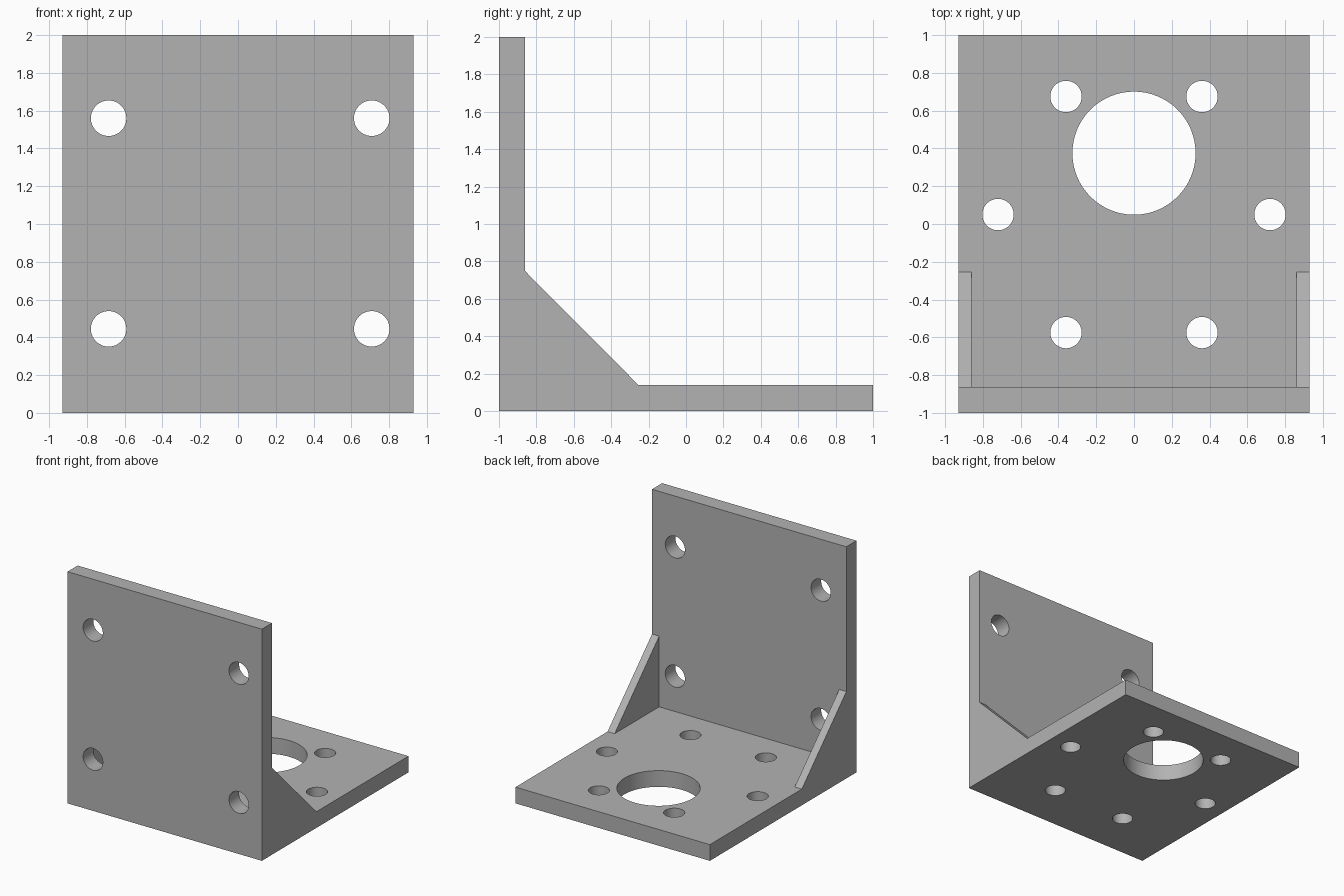
import bpy
import bmesh
from math import pi
from mathutils import Matrix, Vector

cube = bpy.data.objects.get("Cube")
if cube:
    bpy.data.objects.remove(cube, do_unlink=True)

HALF_WIDTH, RIB_INNER = 0.928, 0.86
WALL_Y, BASE_Z = -0.862, 0.14
RIB_TOP, RIB_END = 0.75, -0.255

grey = bpy.data.materials.new("Plain grey")
grey.use_nodes = True
grey.diffuse_color = (0.45, 0.45, 0.45, 1)
grey.node_tree.nodes["Principled BSDF"].inputs["Base Color"].default_value = grey.diffuse_color


def add_object(name, bm):
    bmesh.ops.recalc_face_normals(bm, faces=bm.faces)
    mesh = bpy.data.meshes.new(name)
    bm.to_mesh(mesh)
    bm.free()
    mesh.materials.append(grey)
    obj = bpy.data.objects.new(name, mesh)
    bpy.context.collection.objects.link(obj)
    return obj


def side_prism(name, profile, half_width):
    """Extrude a (y, z) side profile across x."""
    bm = bmesh.new()
    face = bm.faces.new([bm.verts.new((-half_width, y, z)) for y, z in profile])
    moved = bmesh.ops.extrude_face_region(bm, geom=[face])["geom"]
    bmesh.ops.translate(bm, vec=(2 * half_width, 0, 0),
                        verts=[v for v in moved if isinstance(v, bmesh.types.BMVert)])
    return add_object(name, bm)


def hole_cutter(name, holes, rotation):
    """Cylinders of (centre, radius), all along one axis."""
    bm = bmesh.new()
    for centre, radius in holes:
        bmesh.ops.create_cone(bm, cap_ends=True, segments=64, radius1=radius,
                              radius2=radius, depth=0.4,
                              matrix=Matrix.Translation(Vector(centre)) @ rotation)
    return add_object(name, bm)


def cut(obj, cutter):
    mod = obj.modifiers.new("Cut", 'BOOLEAN')
    mod.operation = 'DIFFERENCE'
    mod.solver = 'EXACT'
    mod.object = cutter
    cutter.hide_render = True
    bpy.context.view_layer.objects.active = obj
    bpy.ops.object.modifier_apply(modifier=mod.name)
    bpy.data.objects.remove(cutter, do_unlink=True)


# Wall, base and ribs as one solid
bracket = side_prism("angle_bracket", [
    (-1, 0), (1, 0), (1, BASE_Z), (RIB_END, BASE_Z),
    (WALL_Y, RIB_TOP), (WALL_Y, 2), (-1, 2)], HALF_WIDTH)

# Hollow between the two side ribs
cut(bracket, side_prism("rib_gap", [
    (WALL_Y, BASE_Z), (RIB_END + 0.2, BASE_Z), (WALL_Y, RIB_TOP + 0.2)], RIB_INNER))

# Wall mounting holes
wall_holes = [((x, -0.93, z), 0.094) for x in (-0.685, 0.708) for z in (0.445, 1.56)]
cut(bracket, hole_cutter("wall_holes", wall_holes, Matrix.Rotation(pi / 2, 4, 'X')))

# Large bore and the ring of base holes
base_holes = [((0, 0.375, 0.07), 0.326)]
for x, y in ((0.36, 0.675), (0.72, 0.05), (0.36, -0.575)):
    base_holes += [((side * x, y, 0.07), 0.083) for side in (-1, 1)]
cut(bracket, hole_cutter("base_holes", base_holes, Matrix.Identity(4)))

# Smooth bores, sharp edges
bpy.ops.object.select_all(action='DESELECT')
bracket.select_set(True)
bpy.context.view_layer.objects.active = bracket
bpy.ops.object.shade_smooth_by_angle(angle=pi / 6)
